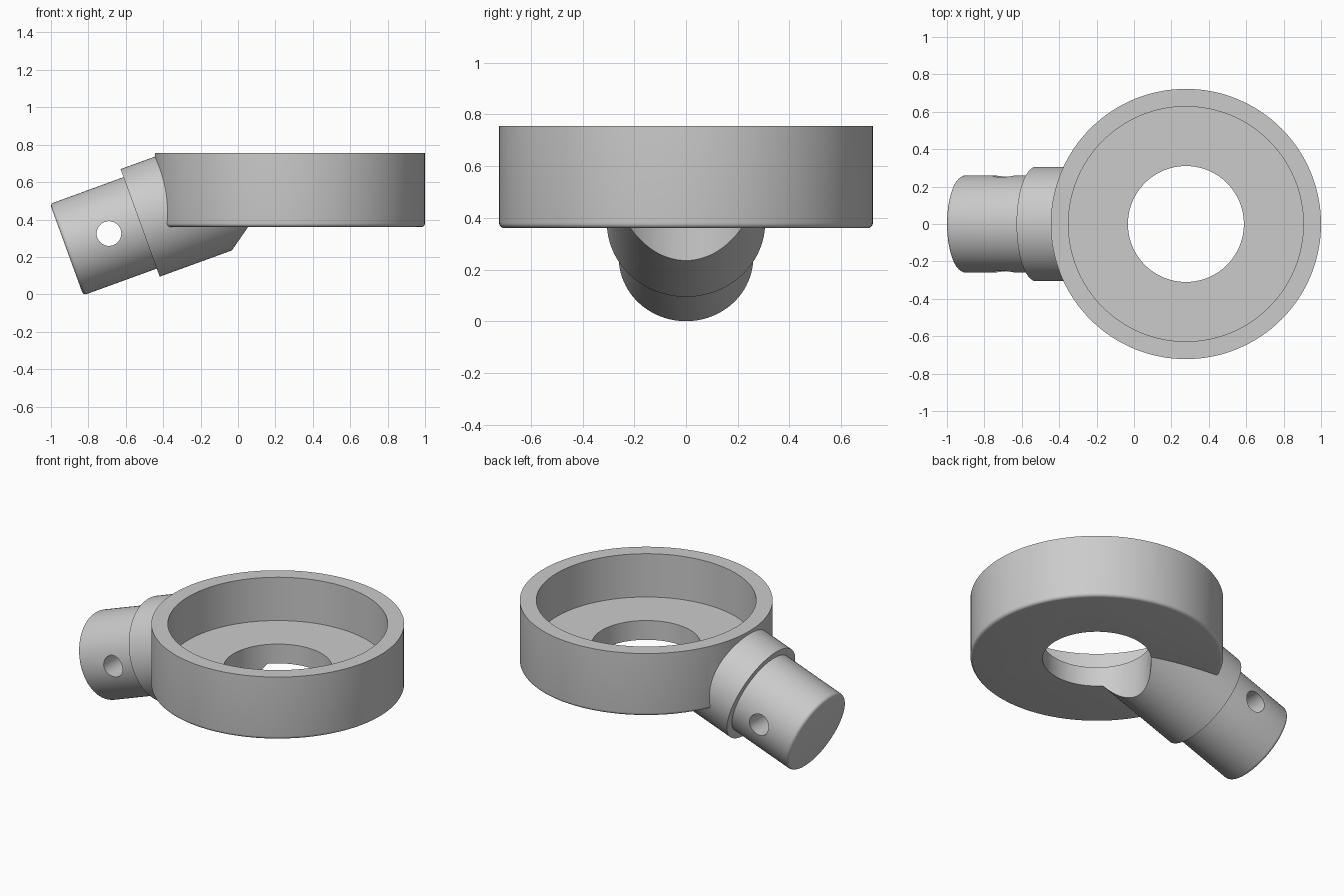
import bpy, bmesh, math
from mathutils import Matrix, Vector

cube = bpy.data.objects.get("Cube")
if cube:
    bpy.data.objects.remove(cube, do_unlink=True)

CUP_X, CUP_R, BASE_Z, RIM_Z, FLOOR_Z = 0.2775, 0.7225, 0.36, 0.755, 0.482
TILT = math.radians(20)
STEM_BASE = Vector((-0.916, 0, 0.239))
FILLET = 0.02

grey = bpy.data.materials.new("plain grey")
grey.use_nodes = True
grey.diffuse_color = (0.6, 0.6, 0.6, 1)
grey.node_tree.nodes["Principled BSDF"].inputs["Base Color"].default_value = grey.diffuse_color


def fillet(radius, z, size=FILLET, steps=5):
    """Rounded lower outside edge of a turned profile."""
    arc = [math.pi / 2 * i / steps for i in range(steps + 1)]
    return [(radius - size + size * math.sin(a), z + size - size * math.cos(a)) for a in arc]


def turned(name, profile, matrix, steps=128):
    """Spin an (r, z) profile around z into a closed solid."""
    bm = bmesh.new()
    verts = [bm.verts.new((r, 0, z)) for r, z in profile]
    edges = [bm.edges.new(pair) for pair in zip(verts, verts[1:])]
    bmesh.ops.spin(bm, geom=verts + edges, cent=(0, 0, 0), axis=(0, 0, 1),
                   angle=2 * math.pi, steps=steps, use_merge=True)
    bmesh.ops.remove_doubles(bm, verts=bm.verts, dist=1e-5)
    bmesh.ops.holes_fill(bm, edges=[e for e in bm.edges if e.is_boundary], sides=0)
    bmesh.ops.recalc_face_normals(bm, faces=bm.faces)
    bm.transform(matrix)
    mesh = bpy.data.meshes.new(name)
    bm.to_mesh(mesh)
    bm.free()
    mesh.materials.append(grey)
    obj = bpy.data.objects.new(name, mesh)
    bpy.context.collection.objects.link(obj)
    return obj


def cylinder(name, radius, low, high, matrix, steps=128):
    return turned(name, [(radius, low), (radius, high)], matrix, steps)


def combine(target, tool, operation):
    """Apply a boolean and discard the tool."""
    tool.hide_render = True
    mod = target.modifiers.new(operation, 'BOOLEAN')
    mod.operation, mod.object, mod.solver = operation, tool, 'EXACT'
    bpy.ops.object.select_all(action='DESELECT')
    bpy.context.view_layer.objects.active = target
    target.select_set(True)
    bpy.ops.object.modifier_apply(modifier=mod.name)
    bpy.data.objects.remove(tool, do_unlink=True)


cup_frame = Matrix.Translation((CUP_X, 0, 0))
stem_frame = Matrix.Translation(STEM_BASE) @ Matrix.Rotation(math.pi / 2 - TILT, 4, 'Y')

# Round cup with a softened lower edge
holder = turned("cup_with_stem", fillet(CUP_R, BASE_Z) + [(CUP_R, RIM_Z)], cup_frame)

# Tilted stem: narrow plug, then a wider collar running into the cup
stem = turned("stem", fillet(0.26, 0) + [(0.26, 0.418), (0.306, 0.418), (0.306, 1.24)],
              stem_frame, 96)
combine(holder, stem, 'UNION')

# Trim level with the rim, hollow the cup, open the floor
combine(holder, cylinder("rim_trim", 0.9, RIM_Z, 1.6, cup_frame), 'DIFFERENCE')
combine(holder, cylinder("pocket", 0.628, FLOOR_Z, 1.2, cup_frame), 'DIFFERENCE')
combine(holder, cylinder("floor_hole", 0.31, -0.3, 1.2, cup_frame), 'DIFFERENCE')

# Pin hole across the plug
pin_frame = Matrix.Translation((-0.69, 0, 0.325)) @ Matrix.Rotation(math.pi / 2, 4, 'X')
combine(holder, cylinder("pin_hole", 0.066, -0.5, 0.5, pin_frame, 48), 'DIFFERENCE')

holder.select_set(True)
bpy.context.view_layer.objects.active = holder
bpy.ops.object.shade_smooth_by_angle(angle=math.radians(30))
